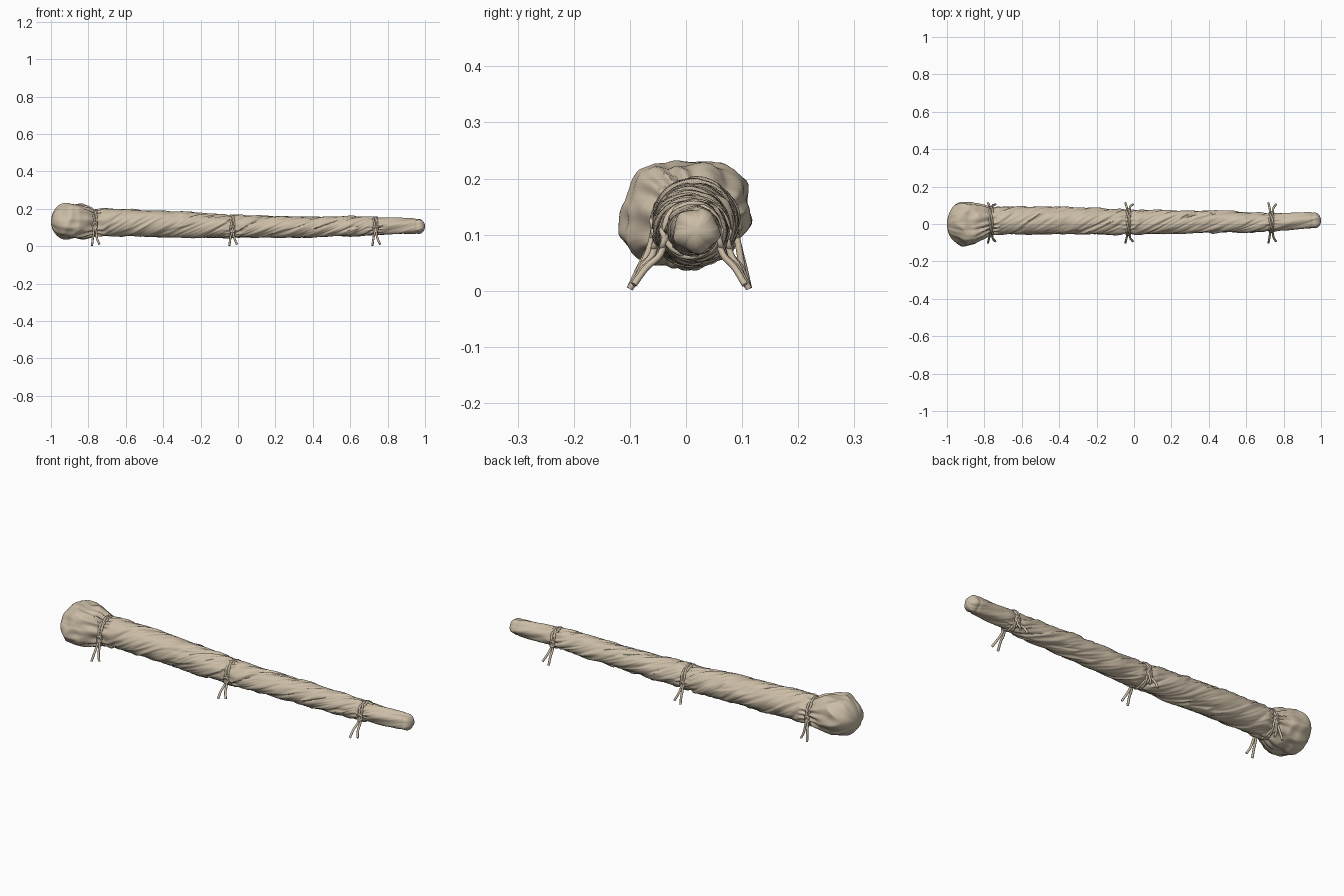
import bpy
import bmesh
from math import sin, cos, pi, tau, exp, atan2, degrees
from mathutils import Vector, noise

cube = bpy.data.objects.get("Cube")
if cube:
    bpy.data.objects.remove(cube, do_unlink=True)


def material(name, rgb):
    m = bpy.data.materials.new(name)
    m.use_nodes = True
    m.diffuse_color = (*rgb, 1)
    node = next(n for n in m.node_tree.nodes if n.type == 'BSDF_PRINCIPLED')
    node.inputs["Base Color"].default_value = (*rgb, 1)
    return m


LINEN = material("linen", (0.60, 0.51, 0.385))
TIES = (-0.765, -0.03, 0.735)

# Cloth envelope: x, centre y, centre z, radius across, radius up
ENVELOPE = [
    (-1.0, 0.0, 0.13, 0.105, 0.1), (-0.9, 0.0, 0.132, 0.11, 0.11),
    (-0.85, 0.0, 0.132, 0.106, 0.105), (-0.80, 0.01, 0.13, 0.088, 0.085),
    (-0.765, 0.015, 0.125, 0.068, 0.066), (-0.72, 0.018, 0.128, 0.075, 0.073),
    (-0.4, 0.018, 0.12, 0.072, 0.069), (-0.07, 0.012, 0.107, 0.066, 0.06),
    (-0.03, 0.01, 0.106, 0.06, 0.055), (0.01, 0.01, 0.105, 0.065, 0.059),
    (0.4, 0.012, 0.105, 0.058, 0.054), (0.69, 0.009, 0.107, 0.052, 0.049),
    (0.735, 0.01, 0.108, 0.045, 0.043), (0.78, 0.012, 0.108, 0.046, 0.045),
    (0.95, 0.018, 0.107, 0.042, 0.04), (1.0, 0.018, 0.107, 0.04, 0.038)]

# Lumpy outline of the bagged head: angle in degrees, relative radius
HEAD = [(0, 1.07), (22, 1.12), (45, 1.06), (62, 0.98), (80, 0.98), (110, 0.9),
        (135, 1.07), (165, 0.95), (195, 1.1), (225, 0.98), (260, 0.9),
        (300, 0.87), (335, 0.95), (360, 1.07)]


def lerp_table(table, x):
    for a, b in zip(table, table[1:]):
        if x <= b[0]:
            t = (x - a[0]) / (b[0] - a[0])
            return [p + (q - p) * t for p, q in zip(a[1:], b[1:])]
    return table[-1][1:]


def step(lo, hi, x):
    t = min(1, max(0, (x - lo) / (hi - lo)))
    return t * t * (3 - 2 * t)


def ridge(p):
    return 1 - 2 * abs(noise.noise(p))


def wrap_folds(x, a):
    """Overlapping spiral layers plus finer creases along the same spiral."""
    b = a + tau * x / 0.72
    p = Vector((cos(b), sin(b), x * 1.3))
    wobble = noise.noise(p * 1.7 + Vector((4, 0, 0)))
    s = (3 * b / tau + 0.55 * wobble + 0.35 * sin(x * 9)) % 1
    lap = s if s < 0.9 else (1 - s) * 9
    depth = 0.007 + 0.006 * noise.noise(p * 1.3 + Vector((0, 7, 0)))
    fine = ridge(Vector((cos(b) * 3, sin(b) * 3, x * 5)))
    broad = noise.noise(Vector((cos(a) * 1.2, sin(a) * 1.2, x * 9)))
    return depth * (lap - 0.4) + 0.0045 * (fine - 0.5) + 0.004 * broad


def surface(x, a):
    cy, cz, ry, rz = lerp_table(ENVELOPE, x)
    head = 1 - step(-0.88, -0.77, x)
    shape = lerp_table(HEAD, degrees(a) % 360)[0]
    k = 1 + head * (shape - 1)
    body = step(-0.79, -0.7, x) * (1 - 0.75 * step(0.74, 0.8, x))
    d = wrap_folds(x, a) * body
    # Creases and drapes over the head
    q = Vector((cos(a) * 1.5, sin(a) * 1.5, x * 9))
    d += head * (0.014 * (ridge(q) - 0.6) + 0.005 * noise.noise(q * 2.3))
    # Gathers radiating from each tie
    for i, tx in enumerate(TIES):
        u = x - tx
        reach = 0.075 if i == 0 and u < 0 else 0.035
        fall = exp(-(u / reach) ** 2)
        amp = (0.007 if i == 0 else 0.003) * min(1, abs(u) / 0.015 + 0.3)
        d += amp * fall * sin(a * (13 - i) + 2.2 * sin(a * 3 + i) + u * 12)
    # Gentle puckers on the bare tip, with a hem near its end
    tip = step(0.76, 0.82, x)
    d += tip * 0.0025 * sin(5 * a + 22 * x)
    d -= 0.003 * exp(-((x - 0.955) / 0.007) ** 2)
    # Rounded closed ends
    if x < -0.9:
        k *= max(0, 1 - ((-0.9 - x) / 0.1) ** 2.3) ** 0.5
        d *= min(1, k)
    if x > 0.96:
        c = max(0, 1 - ((x - 0.96) / 0.04) ** 2.6) ** 0.5
        k, d = k * c, d * c
    return Vector((x, cy + (ry * k + d) * cos(a), cz + (rz * k + d) * sin(a)))


def finish(ob, angle):
    ob.data.materials.clear()
    ob.data.materials.append(LINEN)
    bpy.ops.object.select_all(action='DESELECT')
    ob.select_set(True)
    bpy.context.view_layer.objects.active = ob
    if ob.type == 'CURVE':
        bpy.ops.object.convert(target='MESH')
    bpy.ops.object.shade_smooth_by_angle(angle=angle)


# Wrapped cloth: a tube of rings, closer together at the rounded ends
SIDES = 128
xs = [-1 + 0.2 * (1 - cos(pi / 2 * i / 40)) for i in range(1, 40)]
xs += [-0.8 + 1.75 * i / 330 for i in range(331)]
xs += [0.95 + 0.05 * sin(pi / 2 * i / 16) for i in range(1, 16)]
bm = bmesh.new()
rings = [[bm.verts.new(surface(x, tau * j / SIDES)) for j in range(SIDES)] for x in xs]
for r0, r1 in zip(rings, rings[1:]):
    for j in range(SIDES):
        n = (j + 1) % SIDES
        bm.faces.new((r0[j], r0[n], r1[n], r1[j]))
for ring, x in ((rings[0], -1), (rings[-1], 1)):
    pole = bm.verts.new(surface(x, 0))
    for j in range(SIDES):
        bm.faces.new((ring[j], ring[(j + 1) % SIDES], pole))
bmesh.ops.recalc_face_normals(bm, faces=bm.faces)
mesh = bpy.data.meshes.new("wrapped_cloth")
bm.to_mesh(mesh)
bm.free()
cloth = bpy.data.objects.new("wrapped_cloth", mesh)
bpy.context.collection.objects.link(cloth)
finish(cloth, 0.8)


def cord(name, points, radius, closed=False):
    cu = bpy.data.curves.new(name, 'CURVE')
    cu.dimensions = '3D'
    cu.bevel_depth = radius
    cu.bevel_resolution = 2
    cu.use_fill_caps = True
    cu.resolution_u = 4
    sp = cu.splines.new('BEZIER')
    sp.bezier_points.add(len(points) - 1)
    sp.use_cyclic_u = closed
    for bp, p in zip(sp.bezier_points, points):
        bp.co = p
        bp.handle_left_type = bp.handle_right_type = 'AUTO'
    ob = bpy.data.objects.new(name, cu)
    bpy.context.collection.objects.link(ob)
    finish(ob, 0.9)


# Ties: crossing cord loops, with a knot and two loose ends on each side
for label, tx in zip(("head", "middle", "tip"), TIES):
    cy, cz, ry, rz = lerp_table(ENVELOPE, tx)
    for n in range(3):
        loop = []
        for j in range(24):
            a = tau * j / 24
            off = 0.009 * sin(a * 2 + n * tau / 3)
            grow = 0.003 + 0.002 * cos(a * 2 + n * tau / 3)
            loop.append((tx + off, cy + (ry + grow) * cos(a), cz + (rz + grow) * sin(a)))
        cord(f"{label}_tie_loop_{n + 1}", loop, 0.0055, True)
    for side, where in ((-1, "front"), (1, "back")):
        ky = cy + side * (ry + 0.004)
        kz = cz - 0.012
        for n in range(2):
            ring = []
            for j in range(8):
                a = tau * j / 8
                ring.append((tx + 0.010 * cos(a), ky + side * 0.004 * sin(a + n * pi),
                             kz + 0.012 * sin(a) - 0.006 * n))
            cord(f"{label}_{where}_knot_{n + 1}", ring, 0.0055, True)
        end_y = -0.1 if side < 0 else 0.112
        for n, lean in enumerate((-1, 1)):
            ex = tx + lean * (0.024 if lean > 0 else 0.016)
            ey = end_y - side * 0.007 * n
            cord(f"{label}_{where}_loose_end_{n + 1}", [
                (tx, ky, kz),
                (tx + lean * 0.006, ky + side * 0.006, kz - 0.03),
                (tx + lean * 0.011, (ky + ey) / 2 + side * 0.004, 0.042),
                (ex, ey, 0.004 + 0.007 * n)], 0.0058)
